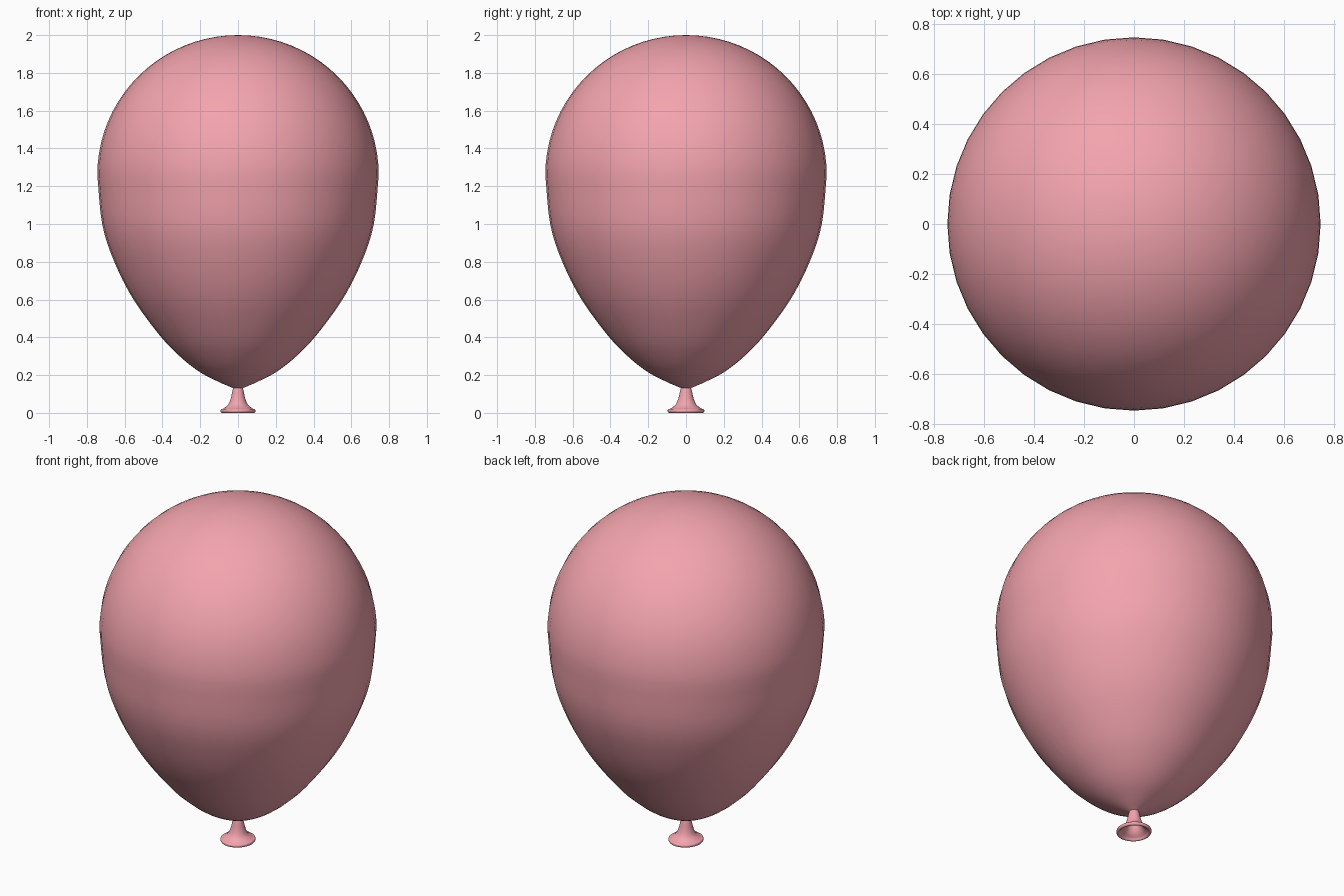
import bpy, bmesh, math
from mathutils import Vector

if "Cube" in bpy.data.objects:
    bpy.data.objects.remove(bpy.data.objects["Cube"])

SIDES = 40
pink = bpy.data.materials.new("pink_rubber")
pink.diffuse_color = (0.90, 0.37, 0.42, 1)
pink.use_nodes = True
pink.node_tree.nodes["Principled BSDF"].inputs["Base Color"].default_value = pink.diffuse_color


def smooth_path(pts, steps):
    # Catmull-Rom curve through the profile points
    p = [Vector(q) for q in pts]
    p = [2 * p[0] - p[1]] + p + [2 * p[-1] - p[-2]]
    out = []
    for a, b, c, d in zip(p, p[1:], p[2:], p[3:]):
        for i in range(steps):
            t = i / steps
            out.append(0.5 * (2 * b + (c - a) * t + (2 * a - 5 * b + 4 * c - d) * t * t
                              + (3 * b - a - 3 * c + d) * t ** 3))
    return out + [p[-2]]


def lathe(name, profile, angle):
    bm = bmesh.new()
    vs = [bm.verts.new((r, 0, z)) for r, z in profile]
    es = [bm.edges.new(e) for e in zip(vs, vs[1:])]
    bmesh.ops.spin(bm, geom=vs + es, cent=(0, 0, 0), axis=(0, 0, 1),
                   angle=math.tau, steps=SIDES)
    bmesh.ops.remove_doubles(bm, verts=bm.verts, dist=0.0003)
    bmesh.ops.recalc_face_normals(bm, faces=bm.faces)
    me = bpy.data.meshes.new(name)
    bm.to_mesh(me)
    bm.free()
    me.materials.append(pink)
    ob = bpy.data.objects.new(name, me)
    bpy.context.collection.objects.link(ob)
    bpy.ops.object.select_all(action='DESELECT')
    ob.select_set(True)
    bpy.context.view_layer.objects.active = ob
    bpy.ops.object.shade_smooth_by_angle(angle=math.radians(angle))
    return ob


# Inflated body: tapering lower half, rounded dome
lower = smooth_path([(0.022, 0.13), (0.10, 0.163), (0.20, 0.215), (0.30, 0.292), (0.41, 0.405),
                     (0.553, 0.60), (0.655, 0.80), (0.719, 1.0), (0.745, 1.26)], 4)
dome = [(0.745 * math.cos(a), 1.26 + 0.74 * math.sin(a))
        for a in (math.pi / 2 * i / 20 for i in range(1, 21))]
lathe("balloon_body", [tuple(p) for p in lower] + dome, 60)

# Flared neck with rolled lip and hollow mouth
outer = smooth_path([(0.024, 0.14), (0.03, 0.115), (0.039, 0.075), (0.053, 0.043), (0.076, 0.024)], 3)
lip = [(0.084 + 0.009 * math.cos(a), 0.0105 + 0.0105 * math.sin(a))
       for a in (math.radians(100 - 30 * i) for i in range(10))]
inner = smooth_path([(0.07, 0.013), (0.05, 0.03), (0.033, 0.06), (0.022, 0.10), (0.0, 0.115)], 3)
neck = lathe("balloon_neck", [tuple(p) for p in outer] + lip + [tuple(p) for p in inner], 50)
neck.scale.y = 1.05
